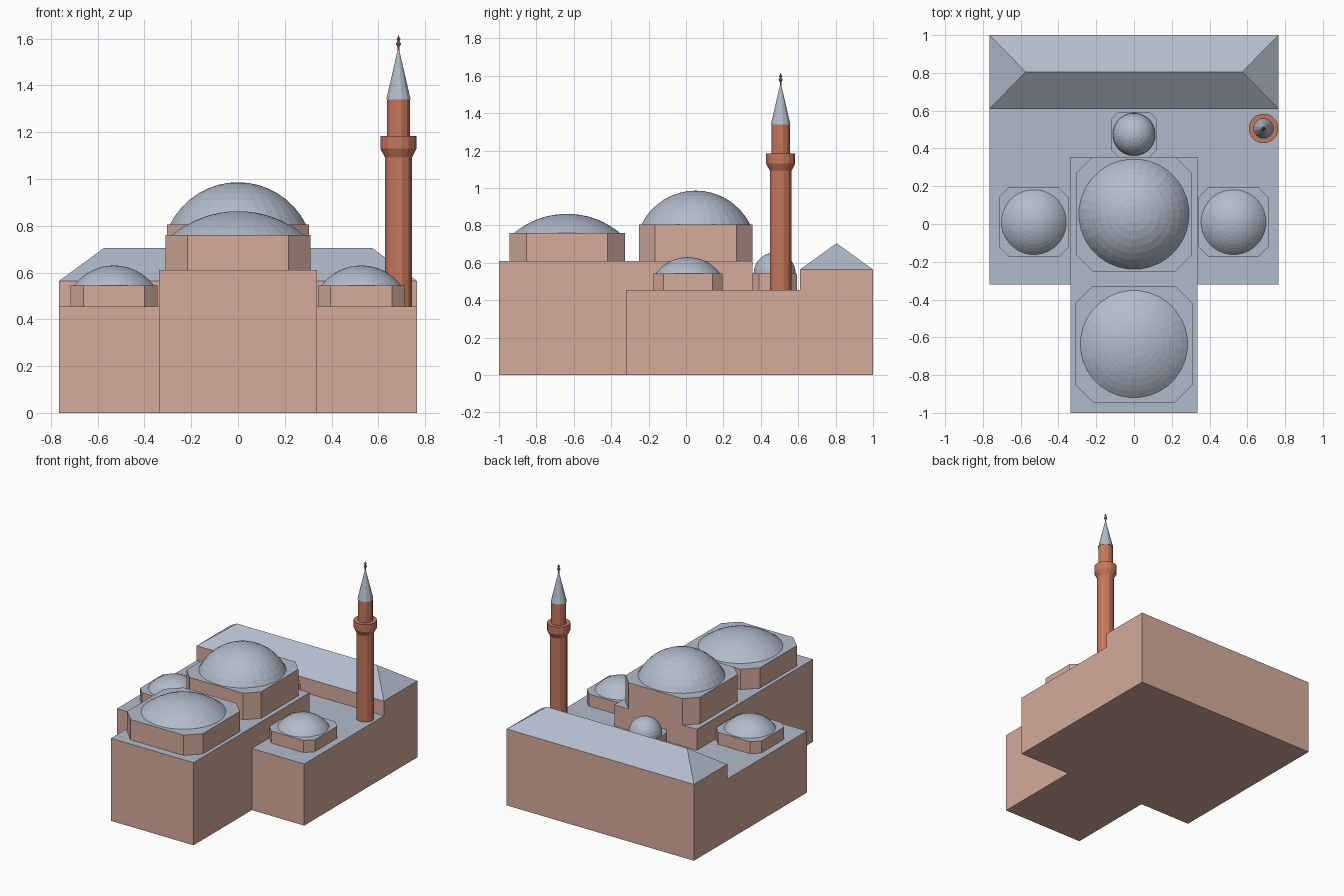
import bpy, bmesh, math

if "Cube" in bpy.data.objects:
    bpy.data.objects.remove(bpy.data.objects["Cube"])


def material(name, rgb):
    m = bpy.data.materials.new(name)
    m.diffuse_color = (*rgb, 1.0)
    m.use_nodes = True
    m.node_tree.nodes["Principled BSDF"].inputs["Base Color"].default_value = m.diffuse_color
    return m


WALL = material("pink_plaster", (0.66, 0.41, 0.335))
LEAD = material("lead_grey", (0.45, 0.50, 0.60))
BRICK = material("terracotta", (0.56, 0.185, 0.105))


def make_object(name, bm, mats, roof_on_top=False):
    bmesh.ops.recalc_face_normals(bm, faces=bm.faces)
    if roof_on_top:
        for f in bm.faces:
            f.material_index = 1 if f.normal.z > 0.3 else 0
    me = bpy.data.meshes.new(name)
    bm.to_mesh(me)
    bm.free()
    for m in mats:
        me.materials.append(m)
    ob = bpy.data.objects.new(name, me)
    bpy.context.collection.objects.link(ob)
    return ob


def block(name, x0, x1, y0, y1, z0, z1, cut=0.0):
    """Upright block with optional cut corners, walls below and lead on top."""
    if cut:
        pts = [(x0 + cut, y0), (x1 - cut, y0), (x1, y0 + cut), (x1, y1 - cut),
               (x1 - cut, y1), (x0 + cut, y1), (x0, y1 - cut), (x0, y0 + cut)]
    else:
        pts = [(x0, y0), (x1, y0), (x1, y1), (x0, y1)]
    bm = bmesh.new()
    low = [bm.verts.new((x, y, z0)) for x, y in pts]
    top = [bm.verts.new((x, y, z1)) for x, y in pts]
    bm.faces.new(low[::-1])
    bm.faces.new(top)
    n = len(pts)
    for i in range(n):
        j = (i + 1) % n
        bm.faces.new((low[i], low[j], top[j], top[i]))
    return make_object(name, bm, (WALL, LEAD), True)


def lathe(name, x, y, profile, sides, mat):
    """Turn a (radius, height) profile round a vertical axis."""
    bm = bmesh.new()
    rings = []
    for r, z in profile:
        if r < 1e-5:
            rings.append([bm.verts.new((x, y, z))] * sides)
        else:
            rings.append([bm.verts.new((x + r * math.cos(2 * math.pi * (i + 0.5) / sides),
                                        y + r * math.sin(2 * math.pi * (i + 0.5) / sides), z))
                          for i in range(sides)])
    for a, b in zip(rings, rings[1:]):
        for i in range(sides):
            j = (i + 1) % sides
            quad = list(dict.fromkeys((a[i], a[j], b[j], b[i])))
            bm.faces.new(quad)
    for ring in (rings[0], rings[-1]):
        if ring[0] is not ring[1]:
            bm.faces.new(ring)
    return make_object(name, bm, (mat,))


def dome(name, x, y, z, r, h, rows=8):
    """Spherical cap of radius r at its rim and height h."""
    big = (r * r + h * h) / (2 * h)
    edge = math.acos((big - h) / big)
    prof = [(big * math.sin(edge * (1 - k / rows)),
             z + h - big + big * math.cos(edge * (1 - k / rows))) for k in range(rows + 1)]
    return lathe(name, x, y, prof, 32, LEAD)


# Main masses
block("hall", -0.765, 0.765, -0.32, 0.615, 0, 0.455)
block("nave", -0.337, 0.337, -1.0, 0.355, 0, 0.61)
block("rear_range", -0.765, 0.765, 0.61, 1.0, 0, 0.564)

# Hipped roof of the rear range
bm = bmesh.new()
e = [bm.verts.new(p) for p in ((-0.765, 0.61, 0.564), (0.765, 0.61, 0.564),
                               (0.765, 1.0, 0.564), (-0.765, 1.0, 0.564))]
ra, rb = bm.verts.new((-0.573, 0.805, 0.705)), bm.verts.new((0.573, 0.805, 0.705))
for f in ((e[0], e[1], rb, ra), (e[1], e[2], rb), (e[2], e[3], ra, rb), (e[3], e[0], ra)):
    bm.faces.new(f)
make_object("hipped_roof", bm, (LEAD,))

# Drums with cut corners, each carrying a dome:
# name, x, y, half width, base, top, corner cut, dome radius, dome height
for name, x, y, w, z0, z1, cut, r, h in (
        ("main", 0, 0.052, 0.304, 0.61, 0.806, 0.085, 0.292, 0.18),
        ("front", 0, -0.636, 0.309, 0.61, 0.76, 0.093, 0.284, 0.102),
        ("left", -0.53, 0.01, 0.185, 0.455, 0.544, 0.054, 0.172, 0.086),
        ("right", 0.527, 0.01, 0.185, 0.455, 0.544, 0.054, 0.172, 0.086),
        ("rear", 0, 0.474, 0.119, 0.455, 0.542, 0.036, 0.113, 0.113)):
    block(name + "_drum", x - w, x + w, y - w, y + w, z0, z1, cut)
    dome(name + "_dome", x, y, z1, r, h)

# Minaret: shaft, flared balcony, upper shaft, spire and finial
MX, MY = 0.686, 0.506
lathe("minaret_shaft", MX, MY, [(0.06, 0.45), (0.06, 1.10)], 12, BRICK)
lathe("minaret_balcony", MX, MY,
      [(0.058, 1.09), (0.079, 1.13), (0.079, 1.184), (0.05, 1.184)], 16, BRICK)
lathe("minaret_upper_shaft", MX, MY, [(0.051, 1.17), (0.051, 1.342)], 12, BRICK)
lathe("minaret_spire", MX, MY, [(0.054, 1.34), (0, 1.565)], 12, LEAD)
lathe("finial", MX, MY,
      [(0.004, 1.55), (0.005, 1.566), (0.012, 1.578), (0.005, 1.59),
       (0.009, 1.599), (0.003, 1.607), (0, 1.617)], 8, BRICK)
